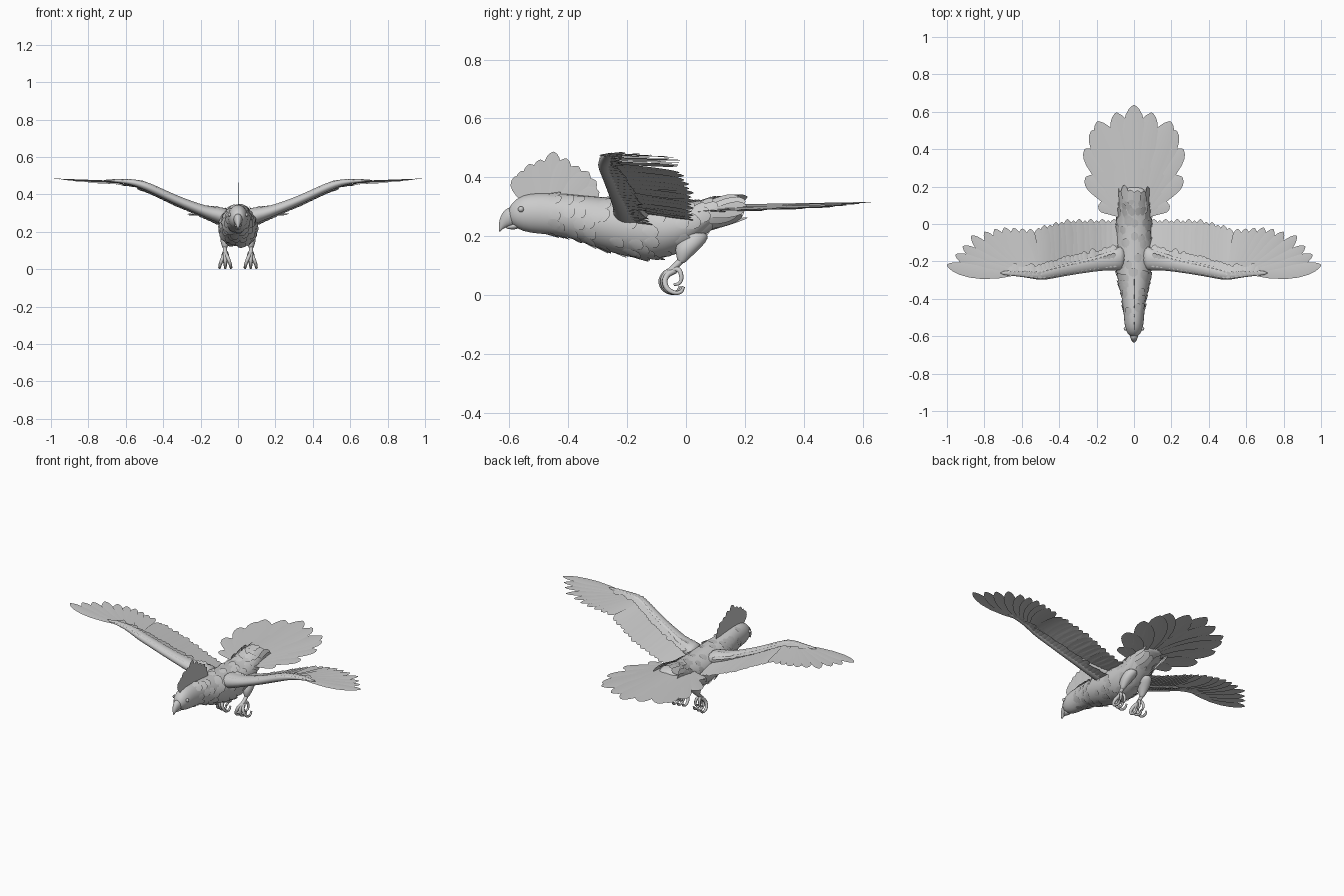
import bpy, bmesh, math, random
from mathutils import Vector as V

if "Cube" in bpy.data.objects:
    bpy.data.objects.remove(bpy.data.objects["Cube"])

random.seed(4)


def finish(name, bm, mirror=False, subsurf=0):
    me = bpy.data.meshes.new(name)
    bm.to_mesh(me)
    bm.free()
    me.polygons.foreach_set("use_smooth", [True] * len(me.polygons))
    ob = bpy.data.objects.new(name, me)
    bpy.context.collection.objects.link(ob)
    if mirror:
        ob.modifiers.new("mirror", "MIRROR").use_mirror_merge = False
    if subsurf:
        ob.modifiers.new("smooth", "SUBSURF").levels = subsurf
        ob.modifiers["smooth"].render_levels = subsurf
    return ob


def loft(bm, rings):
    """Skin closed rings of points and cap both ends."""
    vs = [[bm.verts.new(p) for p in r] for r in rings]
    n = len(vs[0])
    for a, b in zip(vs, vs[1:]):
        for i in range(n):
            bm.faces.new((a[i], a[(i + 1) % n], b[(i + 1) % n], b[i]))
    bm.faces.new(vs[0][::-1])
    bm.faces.new(vs[-1])
    bmesh.ops.recalc_face_normals(bm, faces=bm.faces)


SHAPE = [(0, .4), (.2, .72), (.45, .95), (.65, 1), (.8, .9), (.9, .68), (.96, .42), (1, .08)]


def feather(bm, base, tip, width, up=(0, 0, 1), bend=0, camber=.04):
    """Flat single-sided vane with a slightly raised shaft."""
    base, tip, up = V(base), V(tip), V(up)
    d = tip - base
    side = up.cross(d).normalized()
    nrm = d.cross(side).normalized()
    rows = []
    for t, w in SHAPE:
        c = base + d * t + side * bend * math.sin(math.pi * t)
        h = side * w * width / 2
        drop = nrm * camber * w * width
        rows.append([bm.verts.new(p) for p in (c + h - drop, c, c - h - drop)])
    for a, b in zip(rows, rows[1:]):
        bm.faces.new((a[0], a[1], b[1], b[0]))
        bm.faces.new((a[1], a[2], b[2], b[1]))


def lerp(table, x):
    """Piecewise-linear lookup of rows keyed by their first column."""
    for a, b in zip(table, table[1:]):
        if x <= b[0]:
            t = max(0, (x - a[0]) / (b[0] - a[0]))
            return [p + (q - p) * t for p, q in zip(a[1:], b[1:])]
    return list(table[-1][1:])


# Body: y, top, bottom, half width
BODY = [(-.605, .295, .25, .02), (-.575, .332, .225, .043), (-.53, .347, .21, .053),
        (-.47, .348, .207, .056), (-.40, .345, .197, .065), (-.33, .337, .17, .08),
        (-.25, .332, .143, .096), (-.15, .326, .118, .103), (-.08, .32, .122, .103),
        (0, .318, .15, .097), (.06, .322, .2, .09), (.11, .335, .248, .082),
        (.17, .327, .278, .065), (.20, .312, .29, .045)]


def body_point(y, a, lift=0):
    top, bot, w = lerp(BODY, y)
    h = (top - bot) / 2
    return V(((w + lift) * math.cos(a), y, (top + bot) / 2 + (h + lift) * math.sin(a)))


bm = bmesh.new()
loft(bm, [[body_point(s[0], math.tau * i / 20) for i in range(20)] for s in BODY])
finish("body", bm, subsurf=1)

# Small contour feathers over the body, and longer rump tufts
bm = bmesh.new()
for i in range(170):
    y, a = random.uniform(-.5, .1), random.uniform(-math.pi, math.pi)
    n = V((math.cos(a), 0, math.sin(a)))
    feather(bm, body_point(y, a, -.002), body_point(y + .05, a, .007), .04, n, camber=.1)
for i in range(14):
    a = math.tau * i / 14
    n = V((math.cos(a), 0, math.sin(a)))
    feather(bm, body_point(.08, a), body_point(.17, a, .016) + V((0, random.uniform(0, .04), 0)), .05, n)
finish("body_feathers", bm)

# Hooked beak: y, z, half width, half height
bm = bmesh.new()
BEAK = [(-.58, .268, .03, .036), (-.605, .264, .022, .03), (-.622, .25, .014, .022),
        (-.631, .234, .008, .014), (-.634, .217, .002, .004)]
loft(bm, [[(w * math.cos(math.tau * i / 12), y + .3 * h * math.sin(math.tau * i / 12) * -1,
            z + h * math.sin(math.tau * i / 12)) for i in range(12)] for y, z, w, h in BEAK])
finish("upper_beak", bm, subsurf=1)
bm = bmesh.new()
loft(bm, [[(w * math.cos(math.tau * i / 10), y, z + h * math.sin(math.tau * i / 10)) for i in range(10)]
          for y, z, w, h in [(-.565, .238, .026, .016), (-.595, .233, .015, .01), (-.612, .23, .004, .004)]])
finish("lower_beak", bm, subsurf=1)

# Eyes
bm = bmesh.new()
bmesh.ops.create_uvsphere(bm, u_segments=12, v_segments=8, radius=.01)
bmesh.ops.translate(bm, verts=bm.verts, vec=(.045, -.56, .292))
finish("eyes", bm, mirror=True)

# Crest fan standing on the centre line
bm = bmesh.new()
CREST = [(-.582, .402), (-.562, .42), (-.532, .445), (-.495, .46), (-.448, .487),
         (-.405, .464), (-.365, .438), (-.33, .418), (-.305, .388), (-.295, .352)]
for i, (y, z) in enumerate(CREST):
    x = .0015 * (i % 2)
    feather(bm, (x, -.53 + i * .015, .315), (x, y, z), .06, (1, 0, 0), camber=.02)
finish("crest", bm)

# Wing arm: x, y, z, half depth, half height
ARM = [(.04, -.18, .275, .075, .055), (.10, -.187, .288, .062, .045), (.17, -.203, .306, .048, .033),
       (.25, -.22, .338, .041, .029), (.33, -.236, .37, .037, .027), (.42, -.255, .413, .034, .026),
       (.49, -.272, .445, .032, .025), (.55, -.268, .463, .024, .018), (.62, -.262, .472, .018, .011),
       (.72, -.262, .476, .01, .005), (1.0, -.25, .486, .005, .003)]
bm = bmesh.new()
loft(bm, [[(x, y + d * math.cos(math.tau * i / 12), z + h * math.sin(math.tau * i / 12))
           for i in range(12)] for x, y, z, d, h in ARM[:-1]])
finish("wing_arms", bm, mirror=True, subsurf=1)


def wing_up(x):
    slope = (lerp(ARM, x + .06)[1] - lerp(ARM, x - .06)[1]) / .12
    return V((-slope + .06, 0, 1))


# Flight feathers: tip x, y for the primaries, then an even row of secondaries
bm = bmesh.new()
PRIMARY = [(1.0, -.22), (.955, -.165), (.915, -.12), (.87, -.065), (.80, -.043),
           (.745, -.028), (.695, -.02), (.645, -.022), (.60, -.026), (.555, -.027)]
for i, (x, y) in enumerate(PRIMARY):
    bx = .64 - .015 * i
    by, bz = lerp(ARM, bx)[:2]
    feather(bm, (bx, by, bz), (x, y, lerp(ARM, x)[1] - .003 * min(i, 8)), .072,
            wing_up(x), bend=-.018)
for i in range(14):
    x = .51 - .031 * i
    by, bz = lerp(ARM, x - .01)[:2]
    y = -.022 + .04 * min(1, i / 5) + .008 * (i % 2)
    feather(bm, (x - .01, by, bz), (x, y, lerp(ARM, x)[1] - .034), .066, wing_up(x))
finish("flight_feathers", bm, mirror=True)

# Coverts: short overlapping rows along the arm, above, below and at the front
bm = bmesh.new()
for i in range(26):
    x = .10 + .022 * i
    y, z, d, h = lerp(ARM, x)
    j = random.uniform(-.01, .015)
    feather(bm, (x, y, z + h * .9), (x + .012, y + d + .022 + j, z + h * .35), .04, wing_up(x), camber=.1)
    feather(bm, (x, y - d * .7, z + h * .75), (x + .012, y + d * .5, z + h * 1.1), .034, wing_up(x), camber=.1)
    feather(bm, (x, y, z - h * .9), (x + .012, y + d + .02 + j, z - h * 1.1), .04, -wing_up(x), camber=.1)
finish("covert_feathers", bm, mirror=True)

# Tail fan
bm = bmesh.new()
TAIL = [(.095, .595), (.195, .548), (.225, .50), (.262, .40), (.258, .25), (.19, .10)]
feather(bm, (0, .12, .308), (0, .636, .317), .13)
for i, (x, y) in enumerate(TAIL):
    w = [.13, .13, .13, .12, .12, .09][i]
    for s in (-1, 1):
        feather(bm, (s * (.02 + .008 * i), .11 - .012 * i, .305 - .004 * i),
                (s * x, y, .313 - .005 * i + .001 * s), w, bend=s * .018)
finish("tail_feathers", bm)

# Thighs
bm = bmesh.new()
THIGH = [(.055, .035, .215, .03, .035), (.05, .03, .195, .04, .05), (.062, .01, .168, .036, .048),
         (.068, -.004, .14, .025, .032), (.07, -.012, .118, .014, .017), (.07, -.016, .108, .009, .01)]
loft(bm, [[(x + w * math.cos(math.tau * i / 14), y + d * math.sin(math.tau * i / 14), z)
           for i in range(14)] for x, y, z, w, d in THIGH])
finish("thighs", bm, mirror=True, subsurf=1)


def tube(name, pts, r):
    cu = bpy.data.curves.new(name, "CURVE")
    cu.dimensions = "3D"
    cu.bevel_depth, cu.bevel_resolution, cu.resolution_u = r, 2, 5
    cu.use_fill_caps = True
    sp = cu.splines.new("BEZIER")
    sp.bezier_points.add(len(pts) - 1)
    for i, (b, p) in enumerate(zip(sp.bezier_points, pts)):
        b.co = p
        b.handle_left_type = b.handle_right_type = "AUTO"
        b.radius = 1 - .55 * i / (len(pts) - 1) if "toe" in name else 1
    bpy.context.collection.objects.link(bpy.data.objects.new(name, cu))


# Shanks with curled toes
FRONT = [(-.05, .085), (-.078, .065), (-.082, .035), (-.06, .012), (-.03, .012), (-.02, .03)]
REAR = [(-.05, .085), (-.028, .088), (-.016, .065), (-.022, .042), (-.042, .036)]
for s in (-1, 1):
    tube("shank", [(s * .07, -.01, .125), (s * .07, -.03, .105), (s * .068, -.052, .084)], .011)
    for k, spread in enumerate((-.03, .0, .03)):
        tube("front_toe", [(s * (.068 + spread * min(1, i / 2.5)), y + .006 * k, z)
                           for i, (y, z) in enumerate(FRONT)], .0115)
    for spread in (-.014, .014):
        tube("rear_toe", [(s * (.068 + spread * min(1, i / 2)), y, z)
                          for i, (y, z) in enumerate(REAR)], .0105)
